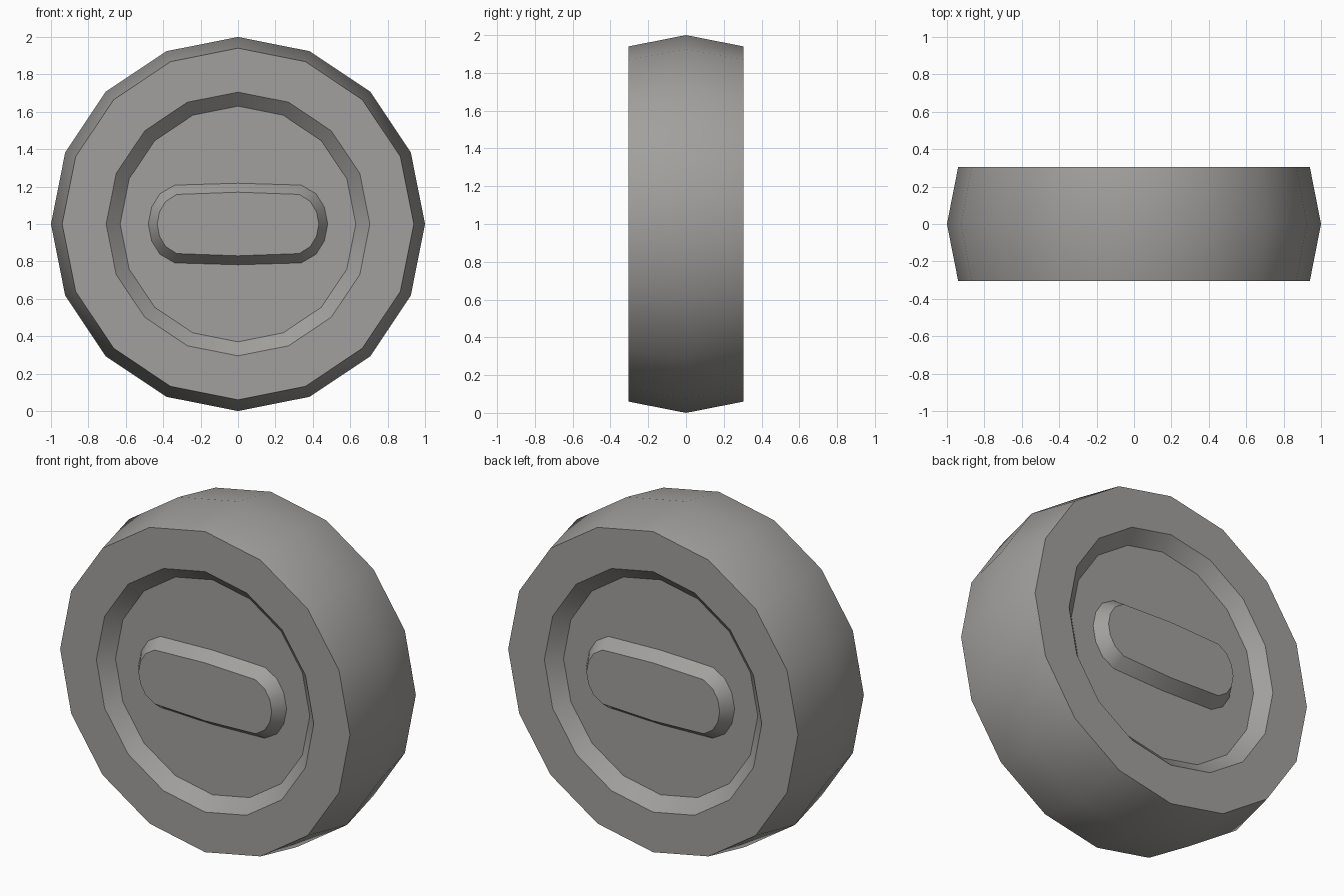
import bpy, bmesh, math

if "Cube" in bpy.data.objects:
    bpy.data.objects.remove(bpy.data.objects["Cube"])

mat = bpy.data.materials.new("warm grey")
mat.diffuse_color = (0.36, 0.352, 0.337, 1)
mat.use_nodes = True
mat.node_tree.nodes["Principled BSDF"].inputs["Base Color"].default_value = mat.diffuse_color
FACE, FLOOR = 0.305, 0.235


def skin(name, rings, cap_start, cap_end):
    """Bridge successive rings of (x, y, z) points into one mesh."""
    bm = bmesh.new()
    vs = [[bm.verts.new(p) for p in r] for r in rings]
    n = len(vs[0])
    for a, b in zip(vs, vs[1:]):
        for i in range(n):
            j = (i + 1) % n
            bm.faces.new((a[i], a[j], b[j], b[i]))
    if cap_start:
        bm.faces.new(vs[0])
    if cap_end:
        bm.faces.new(vs[-1])
    bmesh.ops.recalc_face_normals(bm, faces=bm.faces[:])
    me = bpy.data.meshes.new(name)
    bm.to_mesh(me)
    bm.free()
    me.materials.append(mat)
    ob = bpy.data.objects.new(name, me)
    bpy.context.collection.objects.link(ob)
    bpy.ops.object.select_all(action='DESELECT')
    ob.select_set(True)
    bpy.context.view_layer.objects.active = ob
    bpy.ops.object.shade_smooth_by_angle(angle=math.radians(35))


def circle(r, y):
    return [(r * math.cos(i * math.pi / 8), y, 1 + r * math.sin(i * math.pi / 8))
            for i in range(16)]


# Disc: sixteen sides, bulged rim, shallow dish on both faces
half = [(0.63, FLOOR), (0.705, FACE), (0.94, FACE)]
profile = [(r, -y) for r, y in half] + [(1.0, 0)] + [(r, y) for r, y in reversed(half)]
skin("disc", [circle(r, y) for r, y in profile], True, True)


def slot(quarter, y):
    """Mirror a quarter outline (from +x to +z) into a closed loop."""
    top = quarter + [(-x, z) for x, z in reversed(quarter[:-1])]
    loop = top + [(x, -z) for x, z in reversed(top[1:-1])]
    return [(x, y, 1 + z) for x, z in loop]


# Raised rounded bar in the middle of each dish
base = [(0.48, 0), (0.462, 0.09), (0.417, 0.162), (0.338, 0.208), (0, 0.218)]
crown = [(0.432, 0), (0.42, 0.065), (0.387, 0.12), (0.328, 0.158), (0, 0.17)]
for side, name in ((-1, "front_bar"), (1, "back_bar")):
    skin(name, [slot(base, side * FLOOR), slot(crown, side * FACE)], False, True)
    # open base sits on the dish floor; make sure the shell faces outward
    me = bpy.data.objects[name].data
    cap = max(me.polygons, key=lambda p: p.area)
    if cap.normal.y * side < 0:
        me.flip_normals()
